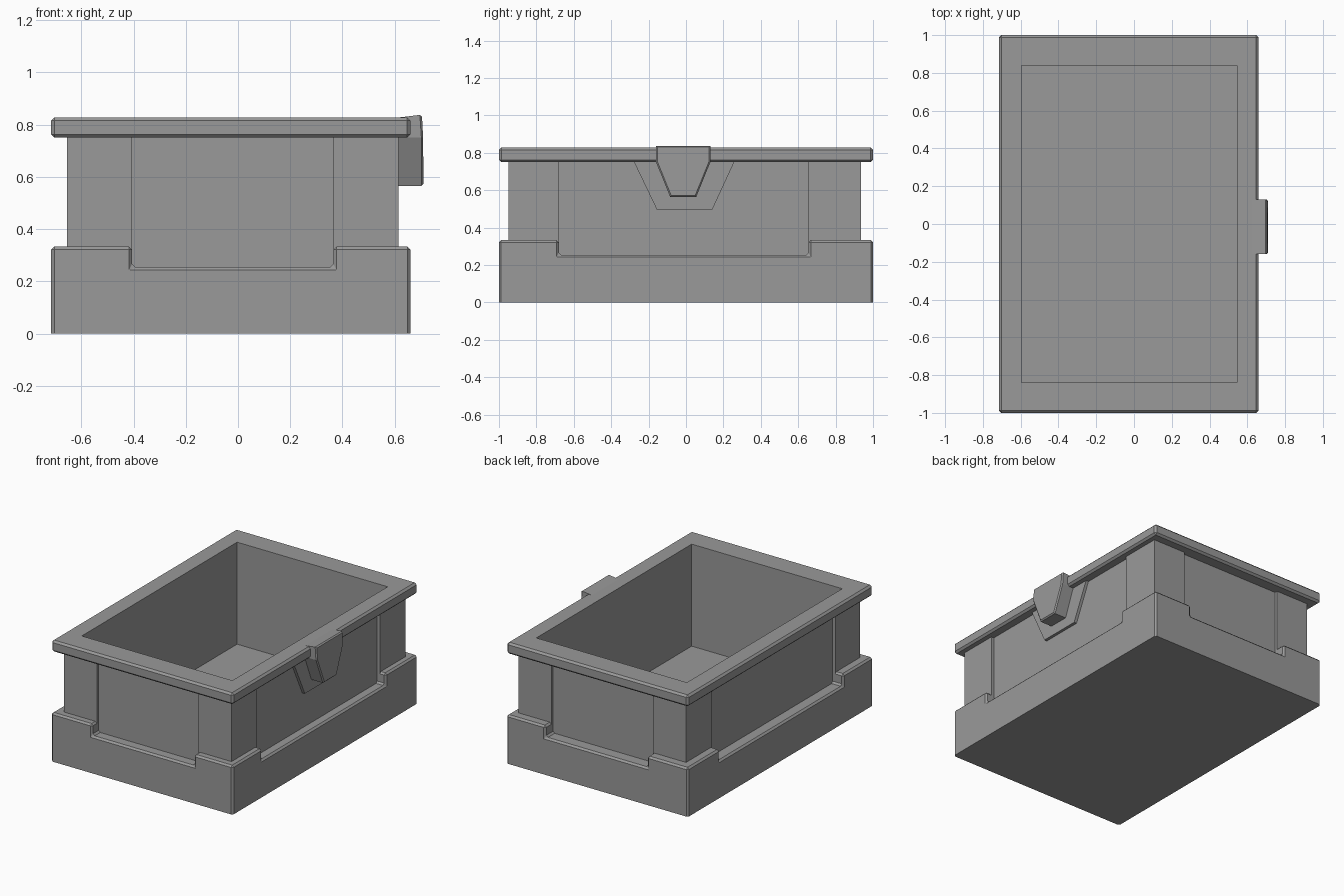
import bpy, bmesh

cube = bpy.data.objects.get("Cube")
if cube:
    bpy.data.objects.remove(cube)

grey = bpy.data.materials.new("plain grey")
grey.use_nodes = True
grey.diffuse_color = (0.32, 0.32, 0.32, 1)
grey.node_tree.nodes["Principled BSDF"].inputs["Base Color"].default_value = grey.diffuse_color


def finish(name, bm):
    bmesh.ops.recalc_face_normals(bm, faces=bm.faces[:])
    mesh = bpy.data.meshes.new(name)
    bm.to_mesh(mesh)
    bm.free()
    mesh.materials.append(grey)
    obj = bpy.data.objects.new(name, mesh)
    bpy.context.collection.objects.link(obj)
    return obj


def box(name, x, y, z):
    bm = bmesh.new()
    bmesh.ops.create_cube(bm, size=1)
    for v in bm.verts:
        v.co = [r[1] if c > 0 else r[0] for c, r in zip(v.co, (x, y, z))]
    return finish(name, bm)


def carve(obj, x, y, z):
    cutter = box("cutter", x, y, z)
    cutter.hide_render = True
    mod = obj.modifiers.new("carve", 'BOOLEAN')
    mod.operation = 'DIFFERENCE'
    mod.solver = 'EXACT'
    mod.object = cutter
    bpy.context.view_layer.objects.active = obj
    bpy.ops.object.modifier_apply(modifier=mod.name)
    bpy.data.objects.remove(cutter)


def bevel(obj, width, keep):
    """Chamfer the sharp edges whose two ends both pass the rule."""
    bm = bmesh.new()
    bm.from_mesh(obj.data)
    edges = [e for e in bm.edges if len(e.link_faces) == 2
             and e.calc_face_angle() > 0.5 and keep(e)]
    bmesh.ops.bevel(bm, geom=edges, offset=width, segments=1,
                    affect='EDGES', clamp_overlap=True)
    bm.to_mesh(obj.data)
    bm.free()


def prism(name, outline, x0, x1):
    """Extrude a (y, z) outline along x."""
    bm = bmesh.new()
    face = bm.faces.new([bm.verts.new((x0, y, z)) for y, z in outline])
    new = bmesh.ops.extrude_face_region(bm, geom=[face])["geom"]
    for v in new:
        if isinstance(v, bmesh.types.BMVert):
            v.co.x = x1
    return finish(name, bm)


OUT_X, OUT_Y = (-0.715, 0.66), (-1, 1)       # base and rim
BODY_X, BODY_Y = (-0.655, 0.615), (-0.948, 0.935)
PANEL_X, PANEL_Y = (-0.405, 0.365), (-0.68, 0.655)
HOLE_X, HOLE_Y = (-0.595, 0.545), (-0.84, 0.84)
FLOOR, LEDGE, STEP, RIM, TOP = 0.13, 0.255, 0.333, 0.75, 0.828
FAR = (-2, 2)

# Base with raised corners and a lower ledge on each side
base = box("base", OUT_X, OUT_Y, (0, STEP))
carve(base, PANEL_X, FAR, (LEDGE, 1))
carve(base, FAR, PANEL_Y, (LEDGE, 1))
bevel(base, 0.012, lambda e: max(v.co.z for v in e.verts) > 0.1)
carve(base, (-0.62, 0.58), (-0.9, 0.89), (LEDGE - 0.004, 1))
carve(base, HOLE_X, HOLE_Y, (FLOOR, 1))

# Walls: corner posts with recessed panels between them
body = box("walls", BODY_X, BODY_Y, (LEDGE - 0.015, RIM + 0.004))
for a, b in ((BODY_Y[0] - 1, BODY_Y[0] + 0.02), (BODY_Y[1] - 0.02, BODY_Y[1] + 1)):
    carve(body, PANEL_X, (a, b), (0, 1))
for a, b in ((BODY_X[0] - 1, BODY_X[0] + 0.02), (BODY_X[1] - 0.02, BODY_X[1] + 1)):
    carve(body, (a, b), PANEL_Y, (0, 1))
carve(body, HOLE_X, HOLE_Y, (0, 1))

# Chamfered rim around the opening
rim = box("rim", OUT_X, OUT_Y, (RIM, TOP))
bevel(rim, 0.013, lambda e: True)
carve(rim, HOLE_X, HOLE_Y, (0, 1))

# Thin backing plate below the latch
prism("latch_plate", [(-0.28, 0.755), (-0.155, 0.495), (0.14, 0.495), (0.26, 0.755)],
      0.58, 0.615)

# Tapered latch hooked over the rim
latch = prism("latch", [(-0.16, 0.838), (-0.16, 0.75), (-0.085, 0.565),
                        (0.055, 0.565), (0.13, 0.75), (0.13, 0.838)], 0.605, 0.71)
for v in latch.data.vertices:
    if v.co.z > 0.8:
        v.co.x -= 0.006 if v.co.x > 0.65 else 0
        v.co.z -= 0.012 if v.co.x < 0.65 else 0
bevel(latch, 0.008, lambda e: min(v.co.x for v in e.verts) > 0.65)
